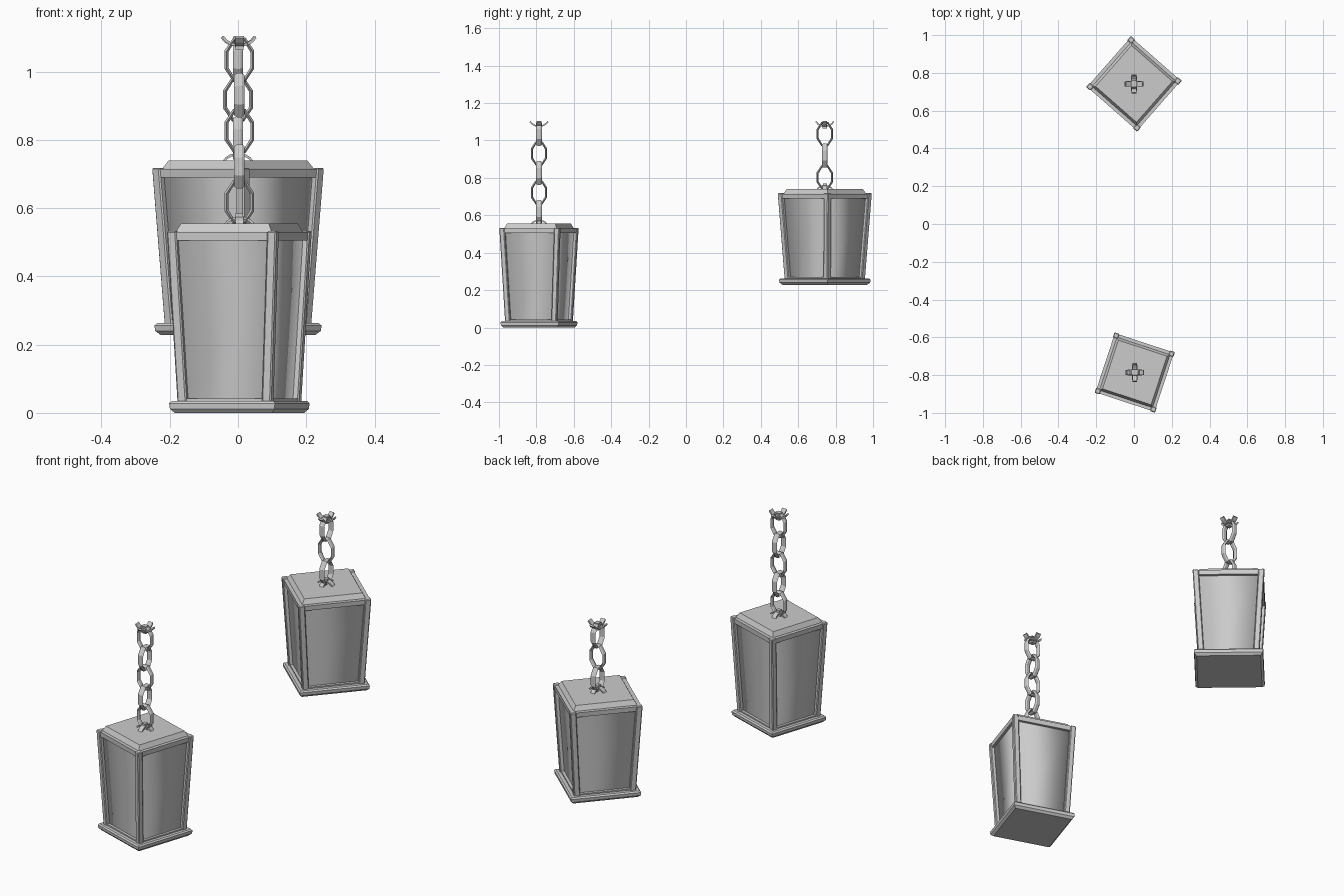
import bpy, bmesh, math
from mathutils import Matrix, Vector

cube = bpy.data.objects.get("Cube")
if cube:
    bpy.data.objects.remove(cube)

metal = bpy.data.materials.new("grey metal")
metal.use_nodes = True
grey = (0.6, 0.6, 0.6, 1)
metal.diffuse_color = grey
metal.node_tree.nodes["Principled BSDF"].inputs["Base Color"].default_value = grey


def finish(name, bm, place, smooth=False, bevel=0):
    bmesh.ops.recalc_face_normals(bm, faces=bm.faces)
    mesh = bpy.data.meshes.new(name)
    bm.to_mesh(mesh)
    bm.free()
    mesh.materials.append(metal)
    for p in mesh.polygons:
        p.use_smooth = smooth
    ob = bpy.data.objects.new(name, mesh)
    bpy.context.collection.objects.link(ob)
    ob.matrix_world = place
    if bevel:
        mod = ob.modifiers.new("soft edges", "BEVEL")
        mod.width = bevel
        mod.segments = 1
    return ob


def loft(bm, rings, caps=True, closed=False):
    """Skin a list of equal point rings."""
    loops = [[bm.verts.new(p) for p in ring] for ring in rings]
    n = len(loops[0])
    pairs = list(zip(loops, loops[1:]))
    if closed:
        pairs.append((loops[-1], loops[0]))
    for a, b in pairs:
        for i in range(n):
            j = (i + 1) % n
            bm.faces.new((a[i], a[j], b[j], b[i]))
    if caps and not closed:
        bm.faces.new(loops[0])
        bm.faces.new(loops[-1])


def rect(x0, x1, y0, y1, z):
    return [Vector(p) for p in ((x0, y0, z), (x1, y0, z), (x1, y1, z), (x0, y1, z))]


def square(h, z):
    return rect(-h, h, -h, h, z)


def quarter_turns(ring, k):
    turn = Matrix.Rotation(k * math.pi / 2, 3, "Z")
    return [turn @ p for p in ring]


def chain_link(name, place):
    bm = bmesh.new()
    rings = []
    section = [(0.006, -0.007), (0.006, 0.007), (0, 0.015),
               (-0.006, 0.007), (-0.006, -0.007), (0, -0.015)]
    for k in range(8):
        a = (k + 0.5) * math.pi / 4
        rings.append([Vector(((0.041 + r) * math.cos(a), d, (0.064 + r) * math.sin(a)))
                      for r, d in section])
    loft(bm, rings, closed=True)
    finish(name, bm, place)


def claw(name, place, flip):
    """Four curved prongs around a small hub."""
    bm = bmesh.new()
    for k in range(4):
        rings = []
        for r, z in ((0, 0), (0.025, 0.005), (0.04, 0.014), (0.05, 0.026)):
            w = 0.013
            ring = [Vector((r, -w, z)), Vector((r, w, z)),
                    Vector((r - 0.004, w, z + 0.007)), Vector((r - 0.004, -w, z + 0.007))]
            rings.append(quarter_turns(ring, k))
        loft(bm, rings)
    loft(bm, [square(0.012, -0.008), square(0.012, 0.03 if not flip else 0.02)])
    if flip:
        bmesh.ops.scale(bm, vec=(0.9, 0.9, -0.9), verts=bm.verts)
    finish(name, bm, place)


def lantern(side, x, y, angle, z0, height, size, links):
    place = Matrix.Translation((x, y, z0)) @ Matrix.Rotation(math.radians(angle), 4, "Z")
    upright = Matrix.Translation((x, y, 0))
    top = size / 2                     # outer half width at the rim
    low = top * 0.855                  # outer half width above the base
    rim = height - 0.022
    bar = size * 0.085

    def half(z):
        return low + (top - low) * (z - 0.03) / (rim - 0.03)

    # tray base
    bm = bmesh.new()
    loft(bm, [square(top * 0.89, 0), square(top * 0.955, 0.012), square(top * 0.965, 0.028),
              square(top * 0.93, 0.035)])
    finish(side + "_base", bm, place)

    # tapered corner posts
    bm = bmesh.new()
    for k in range(4):
        rings = []
        for z in (0.028, rim):
            h = half(z)
            rings.append(quarter_turns(rect(h - bar, h, h - bar, h, z), k))
        loft(bm, rings)
    finish(side + "_corner_posts", bm, place, bevel=0.004)

    # rails joining the posts at the top and bottom
    bm = bmesh.new()
    for k in range(4):
        for za, zb in ((0.03, 0.042), (rim - 0.028, rim - 0.003)):
            rings = []
            for z in (za, zb):
                h = half(z) - 0.004
                rings.append(quarter_turns(rect(-h + bar / 2, h - bar / 2, h - bar * 0.8, h, z), k))
            loft(bm, rings)
    finish(side + "_rails", bm, place)

    # softly shaded panes
    bm = bmesh.new()
    inset = bar * 0.62
    loft(bm, [square(half(z) - inset, z) for z in (0.03, rim - 0.005)], caps=False)
    finish(side + "_panes", bm, place, smooth=True)

    # raised roof plate
    bm = bmesh.new()
    loft(bm, [square(top - bar * 0.7, rim - 0.015), square(top - bar * 0.75, rim - 0.002),
              square(top * 0.8, height)])
    finish(side + "_roof", bm, place)

    # chain, its foot on the roof and its ceiling hook
    roof = z0 + height
    claw(side + "_chain_foot", upright @ Matrix.Translation((0, 0, roof + 0.022)), True)
    claw(side + "_ceiling_hook", upright @ Matrix.Translation((0, 0, 1.072)), False)
    first, last = roof + 0.063, 1.035
    for i in range(links):
        z = first + (last - first) * i / (links - 1)
        turn = Matrix.Rotation(math.pi / 2 * (i % 2), 4, "Z")
        if side == "back":
            turn = Matrix.Rotation(math.pi / 2, 4, "Z") @ turn
        chain_link(f"{side}_chain_link_{i + 1}", upright @ Matrix.Translation((0, 0, z)) @ turn)


lantern("front", 0.004, -0.786, -18.2, 0.0, 0.555, 0.338, 5)
lantern("back", 0.0, 0.742, -41.3, 0.228, 0.512, 0.36, 3)
